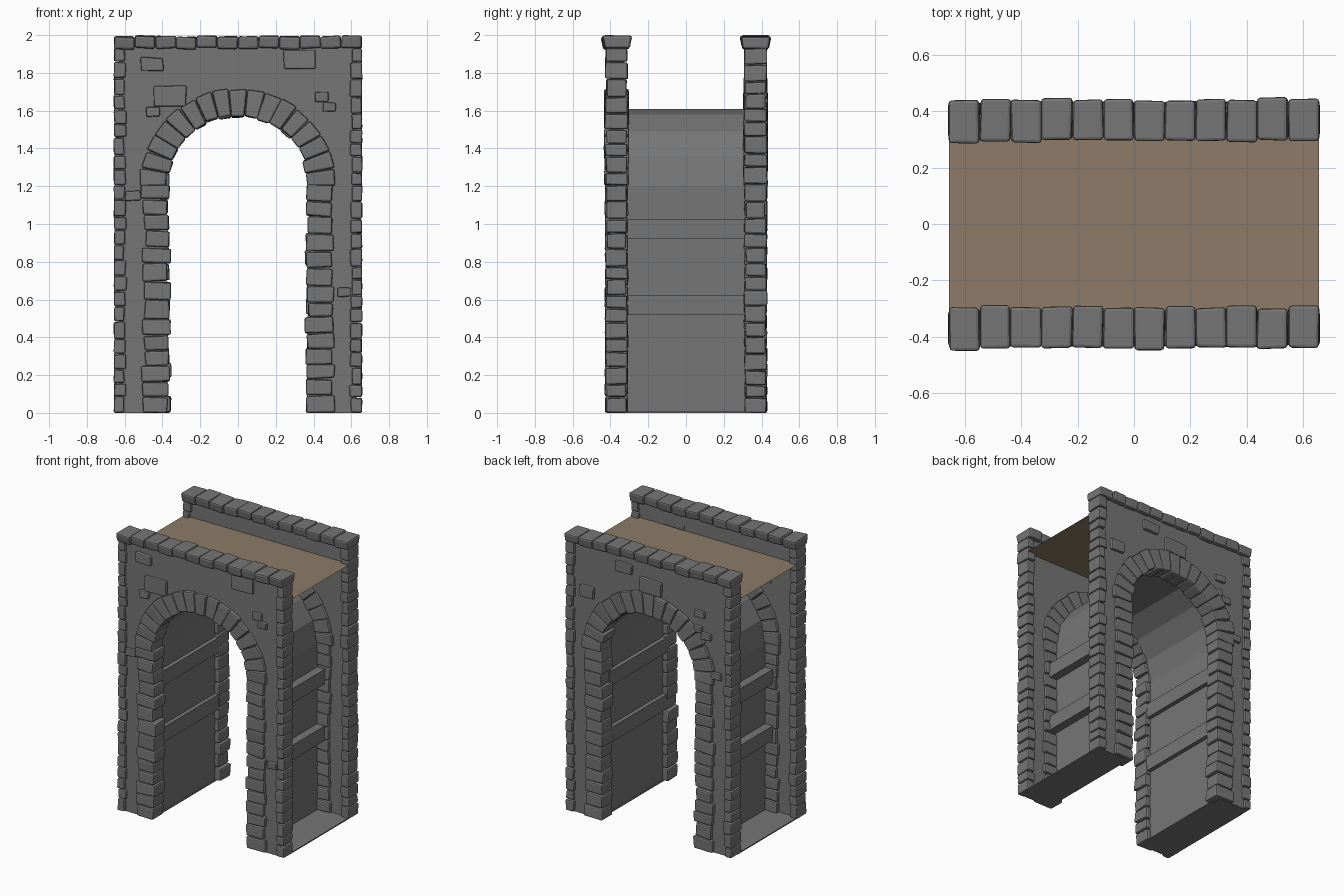
import bpy, bmesh, math, random
from mathutils import Matrix, Vector

random.seed(4)
if "Cube" in bpy.data.objects:
    bpy.data.objects.remove(bpy.data.objects["Cube"])

SPRING = 1.2      # height where the arch starts to curve
WALL_Y = 0.368    # centre of each gate wall


def material(name, colour):
    m = bpy.data.materials.new(name)
    m.use_nodes = True
    m.diffuse_color = (*colour, 1)
    bsdf = m.node_tree.nodes["Principled BSDF"]
    bsdf.inputs["Base Color"].default_value = (*colour, 1)
    bsdf.inputs["Roughness"].default_value = 0.9
    return m


STONE = material("stone_grey", (0.18, 0.18, 0.18))
WOOD = material("deck_brown", (0.27, 0.198, 0.14))


def finish(bm, name, mat, bevel=0):
    mesh = bpy.data.meshes.new(name)
    bm.to_mesh(mesh)
    bm.free()
    mesh.materials.append(mat)
    ob = bpy.data.objects.new(name, mesh)
    bpy.context.collection.objects.link(ob)
    if bevel:
        mod = ob.modifiers.new("worn_edges", "BEVEL")
        mod.width = bevel
        mod.segments = 2


def block(bm, centre, size, tilt=0, rough=0.0):
    """Add one box, tilted about y, with its corners nudged."""
    mat = (Matrix.Translation(centre) @ Matrix.Rotation(tilt, 4, 'Y')
           @ Matrix.Diagonal((*size, 1)))
    verts = bmesh.ops.create_cube(bm, size=1, matrix=mat)["verts"]
    for v in verts:
        v.co += Vector([random.uniform(-rough, rough) for _ in range(3)])
        v.co.z = min(max(v.co.z, 0), 2)
    return verts


def box(name, centre, size, mat):
    bm = bmesh.new()
    block(bm, centre, size)
    finish(bm, name, mat)


def extrude_profile(name, points, y0, y1, mat):
    bm = bmesh.new()
    face = bm.faces.new([bm.verts.new((x, y0, z)) for x, z in points])
    new = bmesh.ops.extrude_face_region(bm, geom=[face])["geom"]
    bmesh.ops.translate(bm, vec=(0, y1 - y0, 0),
                        verts=[v for v in new if isinstance(v, bmesh.types.BMVert)])
    bmesh.ops.recalc_face_normals(bm, faces=bm.faces[:])
    finish(bm, name, mat)


def arch_line(radius, steps=8):
    """Opening outline from the right foot over the top to the left foot."""
    arc = [(radius * math.cos(math.pi * i / steps),
            SPRING + radius * math.sin(math.pi * i / steps)) for i in range(steps + 1)]
    return [(radius, 0)] + arc + [(-radius, 0)]


def courses(top, count, vary):
    """Split a height into uneven courses of stone."""
    weights = [random.uniform(1 - vary, 1 + vary) for _ in range(count)]
    z = 0
    for w in weights:
        h = w * top / sum(weights)
        yield z + h / 2, h
        z += h


# Loose stones on each face: x, z, width, height
FRONT_STONES = [(-.455, 1.845, .12, .07), (-.36, 1.675, .17, .11), (-.45, 1.595, .07, .05),
                (.325, 1.87, .17, .1), (.445, 1.675, .07, .05), (.485, 1.62, .07, .05),
                (-.555, 1.15, .08, .05), (.56, .64, .07, .05)]
BACK_STONES = [(.2, 1.85, .13, .07), (.49, 1.6, .11, .08), (-.01, 1.77, .17, .1),
               (-.4, 1.68, .08, .05), (-.385, 1.57, .07, .05), (-.45, 1.53, .08, .05),
               (-.53, 1.27, .08, .05)]

for side, s, loose in (("front", -1, FRONT_STONES), ("back", 1, BACK_STONES)):
    y = s * WALL_Y

    # Gate wall with the arched opening
    outline = [(-.63, 0), (-.63, 1.95), (.63, 1.95), (.63, 0)] + arch_line(.41)
    extrude_profile(side + "_wall", outline, y - .038, y + .038, STONE)

    # Stones up both sides of the opening
    bm = bmesh.new()
    for sx in (-1, 1):
        for z, h in courses(SPRING + .01, 14, .15):
            w = random.uniform(.125, .155)
            block(bm, (sx * (.434 + random.uniform(-.006, .006)), y, z),
                  (w, .12, h - .004), random.uniform(-.04, .04), .004)
    finish(bm, side + "_opening_stones", STONE, .01)

    # Wedge stones around the arch
    bm = bmesh.new()
    count = 17
    for i in range(count):
        a = math.pi * (i + .5) / count
        r = .445 + random.uniform(-.008, .008)
        radial = Vector((math.cos(a), 0, math.sin(a)))
        tangent = Vector((-math.sin(a), 0, math.cos(a)))
        for v in block(bm, Vector((0, y, SPRING)) + radial * r,
                       (random.uniform(.135, .155), .128, .08), -a, .004):
            p = v.co - Vector((0, y, SPRING))
            v.co += tangent * p.dot(tangent) * (p.dot(radial) / r - 1) * .9
    finish(bm, side + "_arch_stones", STONE, .01)

    # Corner stones up the outer edges
    bm = bmesh.new()
    for sx in (-1, 1):
        for z, h in courses(1.93, 24, .2):
            w = random.uniform(.05, .066)
            block(bm, (sx * (.656 - w / 2), y, z),
                  (w, random.uniform(.104, .124), h - .005), 0, .003)
    finish(bm, side + "_corner_stones", STONE, .009)

    # Coping along the top, narrower underneath
    bm = bmesh.new()
    for i in range(12):
        x = -.601 + i * 1.202 / 11
        z = 1.96 + random.uniform(-.004, .006)
        for v in block(bm, (x, y + random.uniform(-.006, .006), z),
                       (.109, random.uniform(.145, .158), .066),
                       random.uniform(-.05, .05), .003):
            if v.co.z < z:
                v.co.y = y + (v.co.y - y) * .86
    finish(bm, side + "_coping_stones", STONE, .012)

    # Loose stones set into the wall face
    bm = bmesh.new()
    for x, z, w, h in loose:
        through = .1 if w > .15 else .06
        block(bm, (x, y + s * (.058 - through / 2), z), (w, through, h),
              random.uniform(-.05, .05), .004)
    finish(bm, side + "_loose_stones", STONE, .008)

# Vaulted passage lining between the walls
lining = arch_line(.41) + arch_line(.4)[::-1]
extrude_profile("passage_lining", lining, -.335, .335, STONE)

# Ledges and foot slabs on both sides of the passage
for name, sx in (("left", 1), ("right", -1)):
    for level, z in (("lower", .57), ("upper", .975)):
        box(f"{name}_{level}_ledge", (sx * .42, 0, z), (.1, .67, .105), STONE)
    box(name + "_foot_slab", (sx * .52, 0, .004), (.26, .68, .008), STONE)

# Thin wooden deck high between the parapets
bm = bmesh.new()
bmesh.ops.create_grid(bm, x_segments=1, y_segments=1, size=1,
                      matrix=Matrix.Translation((0, 0, 1.82)) @ Matrix.Diagonal((.655, .335, 1, 1)))
finish(bm, "deck", WOOD)
